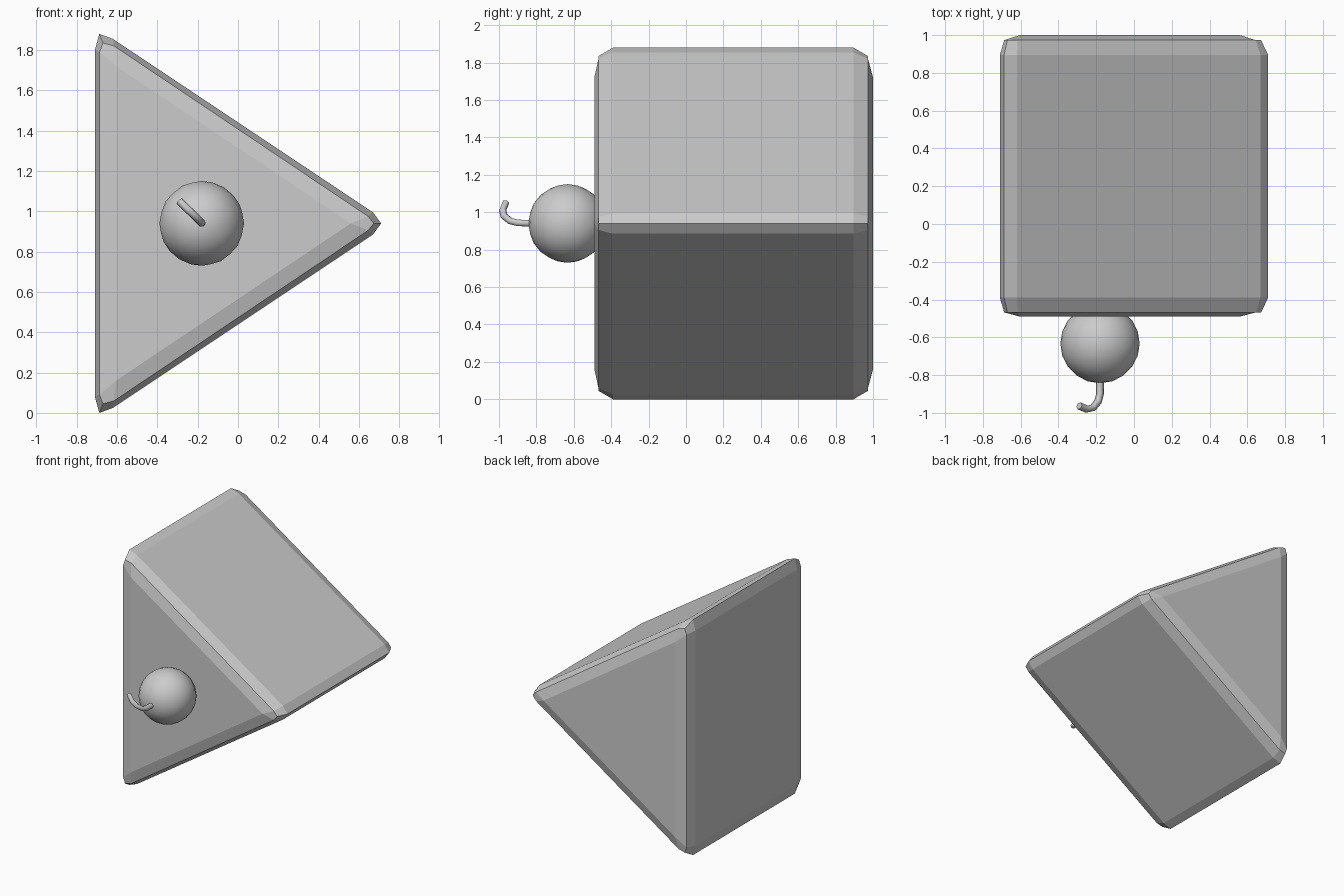
import bpy
import bmesh

if "Cube" in bpy.data.objects:
    bpy.data.objects.remove(bpy.data.objects["Cube"])

MID_Z = 0.94


def ring(bm, upper, tip, y):
    """Closed triangular contour, mirrored about the middle height."""
    pts = list(upper) + [tip] + [(x, 2 * MID_Z - z) for x, z in reversed(upper)]
    return [bm.verts.new((x, y, z)) for x, z in pts]


def bridge(bm, a, b):
    n = len(a)
    for i in range(n):
        j = (i + 1) % n
        bm.faces.new((a[i], a[j], b[j], b[i]))


# Wedge: rounded triangular prism, two-step bevel on each end
outer = [(-0.71, 1.80), (-0.688, 1.88), (-0.62, 1.855), (0.67, 0.995)]
middle = [(-0.687, 1.79), (-0.67, 1.835), (-0.615, 1.82), (0.645, 0.975)]
inner = [(-0.605, 1.72)]

bm = bmesh.new()
outer_rings = []
for y_out, y_mid, y_in in ((-0.39, -0.468, -0.49), (0.895, 0.973, 1.0)):
    o = ring(bm, outer, (0.71, MID_Z), y_out)
    m = ring(bm, middle, (0.673, MID_Z), y_mid)
    top, tip, low = ring(bm, inner, (0.56, MID_Z), y_in)
    bridge(bm, o, m)
    # Corner patches, edge strips and the flat end
    for f in ((m[0], m[1], m[2], top), (m[3], m[4], m[5], tip),
              (m[6], m[7], m[8], low), (m[2], m[3], tip, top),
              (m[5], m[6], low, tip), (m[8], m[0], top, low),
              (top, tip, low)):
        bm.faces.new(f)
    outer_rings.append(o)
bridge(bm, *outer_rings)
bmesh.ops.recalc_face_normals(bm, faces=bm.faces)
mesh = bpy.data.meshes.new("wedge")
bm.to_mesh(mesh)
bm.free()
bpy.context.collection.objects.link(bpy.data.objects.new("wedge", mesh))

# Cherry
bpy.ops.mesh.primitive_ico_sphere_add(subdivisions=3, radius=0.21,
                                      location=(-0.18, -0.633, MID_Z))
cherry = bpy.context.object
cherry.name = "cherry"
bpy.ops.object.shade_smooth()

# Curved stem
path = [(-0.18, -0.80, 0.94), (-0.18, -0.90, 0.943), (-0.19, -0.94, 0.953),
        (-0.217, -0.973, 0.98), (-0.25, -0.98, 1.01), (-0.29, -0.963, 1.05)]
curve = bpy.data.curves.new("cherry_stem", "CURVE")
curve.dimensions = "3D"
curve.bevel_depth = 0.02
curve.bevel_resolution = 1
curve.use_fill_caps = True
spline = curve.splines.new("POLY")
spline.points.add(len(path) - 1)
for point, co in zip(spline.points, path):
    point.co = (*co, 1)
stem = bpy.data.objects.new("cherry_stem", curve)
bpy.context.collection.objects.link(stem)
